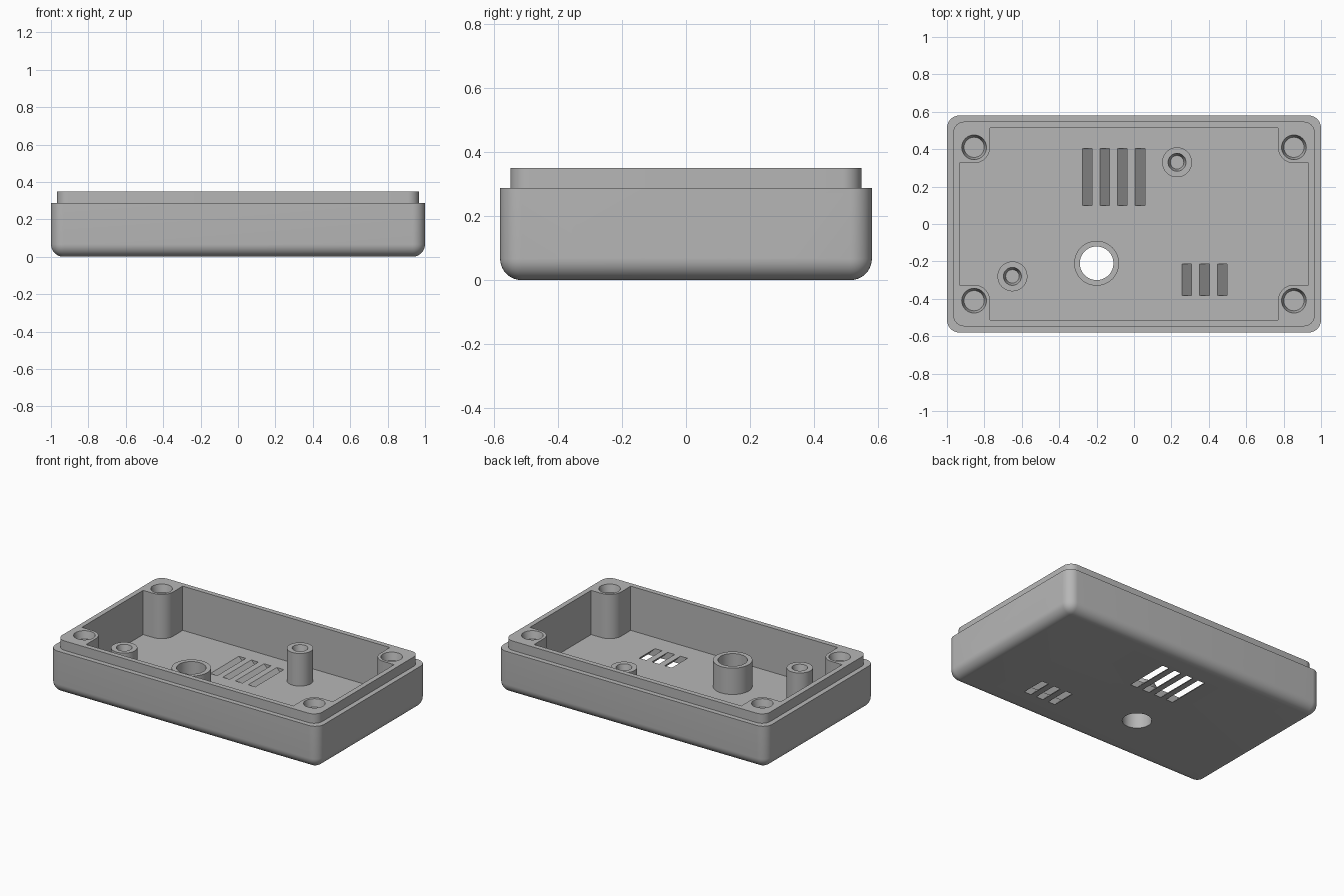
import bpy, bmesh, math
from mathutils import Vector

old = bpy.data.objects.get("Cube")
if old:
    bpy.data.objects.remove(old, do_unlink=True)

HX, HY = 1.0, 0.58            # half size of the case
FLOOR, SHOULDER, TOP = 0.053, 0.287, 0.35
WALL, LIP = 0.067, 0.033
POST_X, POST_Y, POST_R = 0.855, 0.41, 0.085

grey = bpy.data.materials.new("case grey")
grey.use_nodes = True
grey.diffuse_color = (0.47, 0.47, 0.47, 1)
grey.node_tree.nodes["Principled BSDF"].inputs["Base Color"].default_value = (0.47, 0.47, 0.47, 1)


def make(name, bm):
    bmesh.ops.recalc_face_normals(bm, faces=bm.faces)
    mesh = bpy.data.meshes.new(name)
    bm.to_mesh(mesh)
    bm.free()
    mesh.materials.append(grey)
    obj = bpy.data.objects.new(name, mesh)
    bpy.context.collection.objects.link(obj)
    return obj


def prism(name, outline, z0, z1, shear=0.0):
    """Extrude an outline upward, sliding it along x by shear."""
    bm = bmesh.new()
    face = bm.faces.new([bm.verts.new((x, y, z0)) for x, y in outline])
    ext = bmesh.ops.extrude_face_region(bm, geom=[face])
    verts = [g for g in ext["geom"] if isinstance(g, bmesh.types.BMVert)]
    bmesh.ops.translate(bm, verts=verts, vec=(shear, 0, z1 - z0))
    return make(name, bm)


def rounded_box(name, hx, hy, z0, z1, radius, round_bottom):
    bm = bmesh.new()
    bmesh.ops.create_cube(bm, size=1)
    for v in bm.verts:
        v.co = Vector((v.co.x * 2 * hx, v.co.y * 2 * hy, z1 if v.co.z > 0 else z0))
    edges = []
    for e in bm.edges:
        a, b = (v.co.z for v in e.verts)
        if abs(a - b) > 1e-4 or (round_bottom and max(a, b) < z0 + 1e-4):
            edges.append(e)
    bmesh.ops.bevel(bm, geom=edges, offset=radius, segments=10, profile=0.5, affect='EDGES')
    return make(name, bm)


def lathe(name, x, y, profile, closed=False, steps=48):
    """Spin (radius, height) points around a vertical axis."""
    bm = bmesh.new()
    verts = [bm.verts.new((r, 0, z)) for r, z in profile]
    pairs = list(zip(verts, verts[1:]))
    if closed:
        pairs.append((verts[-1], verts[0]))
    edges = [bm.edges.new(p) for p in pairs]
    bmesh.ops.spin(bm, geom=verts + edges, cent=(0, 0, 0), axis=(0, 0, 1),
                   angle=math.tau, steps=steps)
    bmesh.ops.remove_doubles(bm, verts=bm.verts, dist=1e-5)
    bmesh.ops.translate(bm, verts=bm.verts, vec=(x, y, 0))
    return make(name, bm)


def combine(target, tool, operation):
    """Apply a boolean and discard the tool."""
    mod = target.modifiers.new("boolean", 'BOOLEAN')
    mod.operation, mod.solver, mod.object = operation, 'EXACT', tool
    bpy.context.view_layer.objects.active = target
    bpy.ops.object.modifier_apply(modifier=mod.name)
    bpy.data.objects.remove(tool, do_unlink=True)


# Outer body with rounded bottom, plus the stepped lip
shell = rounded_box("case_shell", HX, HY, 0, SHOULDER, WALL, True)
lip = rounded_box("lip", HX - LIP, HY - LIP, 0.1, TOP, 0.06, False)
combine(shell, lip, 'UNION')

# Cavity outline, notched around the four corner screw posts
ix, iy = HX - WALL, HY - WALL
quarter = [(ix, POST_Y - POST_R)]
for i in range(13):
    a = -math.pi / 2 - i * math.pi / 24
    quarter.append((POST_X + POST_R * math.cos(a), POST_Y + POST_R * math.sin(a)))
quarter.append((POST_X - POST_R, iy))
outline = []
for sx, sy in ((1, 1), (-1, 1), (-1, -1), (1, -1)):
    part = [(sx * x, sy * y) for x, y in quarter]
    outline += part if sx * sy > 0 else part[::-1]
combine(shell, prism("cavity", outline, FLOOR, TOP + 0.1), 'DIFFERENCE')

# Tapered pockets in the corner posts
for sx in (-1, 1):
    for sy in (-1, 1):
        pocket = lathe("pocket", sx * POST_X, sy * POST_Y,
                       [(0, TOP - 0.05), (0.054, TOP - 0.05), (0.066, TOP),
                        (0.066, TOP + 0.05), (0, TOP + 0.05)])
        combine(shell, pocket, 'DIFFERENCE')

# Slanted vent slots through the floor
for xs, y0, y1 in (((-0.25, -0.157, -0.063, 0.032), 0.1, 0.403),
                   ((0.282, 0.377, 0.472), -0.382, -0.215)):
    for x in xs:
        low, high = x + 2 * FLOOR, x - FLOOR
        slot = [(low - 0.026, y0), (low + 0.026, y0), (low + 0.026, y1), (low - 0.026, y1)]
        combine(shell, prism("slot", slot, -FLOOR, 2 * FLOOR, high - low), 'DIFFERENCE')

# Row of round holes in one end wall
for i in range(-2, 3):
    bm = bmesh.new()
    bmesh.ops.create_cone(bm, cap_ends=True, segments=32, radius1=0.035, radius2=0.035, depth=0.15)
    for v in bm.verts:
        v.co = Vector((v.co.z + HX - 0.03, v.co.y + i * 0.133, v.co.x + 0.102))
    combine(shell, make("side_hole", bm), 'DIFFERENCE')

# Button opening and the guide tube above it
TX, TY, TR = -0.2, -0.21, 0.09
combine(shell, lathe("opening", TX, TY, [(0, -0.1), (TR, -0.1), (TR, 0.1), (0, 0.1)]), 'DIFFERENCE')
tube = lathe("guide_tube", TX, TY, [(TR, FLOOR), (0.12, FLOOR), (0.12, 0.23), (TR, 0.23)], closed=True)

# Board standoffs with tapered pockets
standoffs = []
for name, x, y in (("standoff_back", 0.23, 0.33), ("standoff_front", -0.65, -0.28)):
    z = 0.272
    standoffs.append(lathe(name, x, y, [(0, FLOOR), (0.08, FLOOR), (0.08, z), (0.048, z),
                                        (0.036, z - 0.05), (0, z - 0.05)]))

# Smooth the curved faces, keep hard edges sharp
bpy.ops.object.select_all(action='DESELECT')
for obj in [shell, tube] + standoffs:
    obj.select_set(True)
bpy.context.view_layer.objects.active = shell
bpy.ops.object.shade_smooth_by_angle(angle=math.radians(30))
